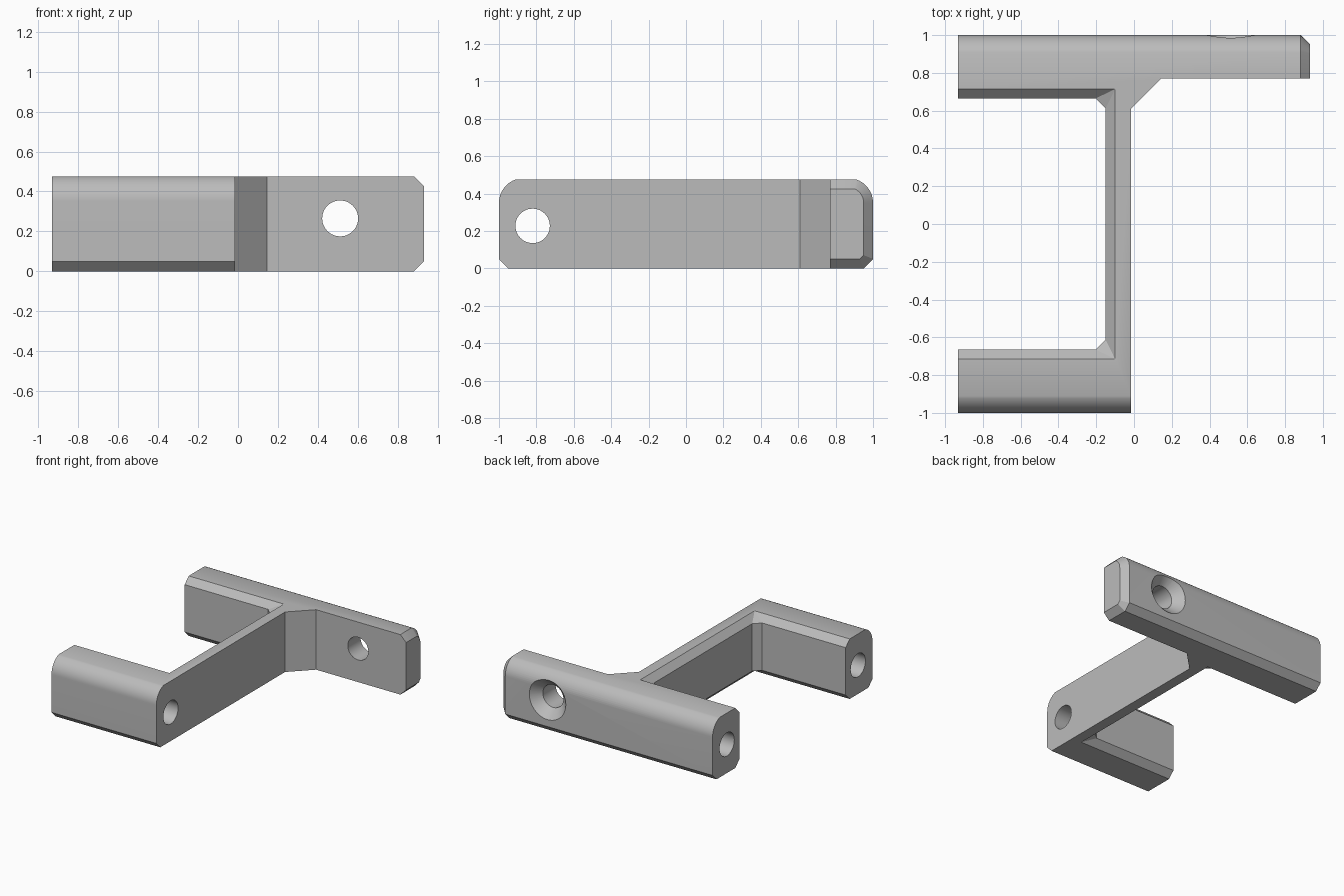
import bpy, bmesh, math

if "Cube" in bpy.data.objects:
    bpy.data.objects.remove(bpy.data.objects["Cube"], do_unlink=True)

H = 0.475        # height
X = 0.9325       # half length
C = 0.05         # chamfer size

grey = bpy.data.materials.new("plain grey")
grey.use_nodes = True
colour = (0.5, 0.5, 0.5, 1)
grey.diffuse_color = colour
grey.node_tree.nodes["Principled BSDF"].inputs["Base Color"].default_value = colour


def loft(name, rings):
    """Skin a closed solid through rings that share one point count."""
    bm = bmesh.new()
    rows = [[bm.verts.new(p) for p in ring] for ring in rings]
    n = len(rows[0])
    for a, b in zip(rows, rows[1:]):
        for i in range(n):
            j = (i + 1) % n
            bm.faces.new((a[i], a[j], b[j], b[i]))
    bm.faces.new(rows[0])
    bm.faces.new(rows[-1])
    bmesh.ops.remove_doubles(bm, verts=bm.verts, dist=1e-4)
    bmesh.ops.recalc_face_normals(bm, faces=bm.faces)
    mesh = bpy.data.meshes.new(name)
    bm.to_mesh(mesh)
    bm.free()
    mesh.materials.append(grey)
    obj = bpy.data.objects.new(name, mesh)
    bpy.context.collection.objects.link(obj)
    return obj


def section(x, inset=0.0):
    """Cross-section: rounded upper edges, chamfered lower edges."""
    w, r, zc = 1 - inset, 0.132 - inset, 0.35
    c = C - inset * (2 - math.sqrt(2))
    end = math.asin((H - inset - zc) / r)
    half = [(w - c, inset), (w, inset + c)]
    for i in range(13):
        a = end * i / 12
        half.append((w - r + r * math.cos(a), zc + r * math.sin(a)))
    return [(x, y, z) for y, z in half] + [(x, -y, z) for y, z in reversed(half)]


def circle(axis, at, u, v, r, n=48):
    pts = []
    for i in range(n):
        a = math.tau * i / n
        p, q = u + r * math.cos(a), v + r * math.sin(a)
        pts.append((at, p, q) if axis == "x" else (p, at, q))
    return pts


def pocket_ring(z, flare):
    """Outline of the space between the arms, with corner fillets that fade as it flares."""
    k = min(flare / C, 1)
    y, x = 0.665 + flare, -0.15 + flare
    s = 0.052 * (1 - k)
    half = [(-2, y), (x - s, y), (x, y - s)]
    return [(px, py, z) for px, py in half] + [(px, -py, z) for px, py in reversed(half)]


# Main bar with its bevelled end
bracket = loft("bracket", [section(-X), section(X - C), section(X, C)])

# Space between the two arms, flared at the top and bottom
levels = [(-C, 2 * C), (0, C), (C, 0), (H - C, 0), (H, C), (H + C, 2 * C)]
pocket = loft("arm_space_cutter", [pocket_ring(z, f) for z, f in levels])

# Space beside the web, leaving a sloped gusset
plan = [(-0.015, -2), (-0.015, 0.61), (0.145, 0.77), (2, 0.77), (2, -2)]
side = loft("side_space_cutter", [[(x, y, z) for x, y in plan] for z in (-1, 1)])

# Long pin holes in the arms
pins = [loft(name, [circle("x", x, y, 0.227, 0.092) for x in (-1.2, end)])
        for name, y, end in (("front_pin_cutter", -0.82, 0.3),
                             ("back_pin_cutter", 0.82, -0.03))]

# Countersunk screw hole through the tab
steps = [(0.5, 0.09), (0.93, 0.09), (1.1, 0.26)]
screw = loft("screw_hole_cutter", [circle("y", y, 0.512, 0.265, r) for y, r in steps])

bpy.context.view_layer.objects.active = bracket
bracket.select_set(True)
for cutter in [pocket, side, screw] + pins:
    mod = bracket.modifiers.new(cutter.name, "BOOLEAN")
    mod.operation = "DIFFERENCE"
    mod.solver = "EXACT"
    mod.object = cutter
    bpy.ops.object.modifier_apply(modifier=mod.name)
    bpy.data.objects.remove(cutter, do_unlink=True)

bpy.ops.object.shade_smooth_by_angle(angle=math.radians(25))
